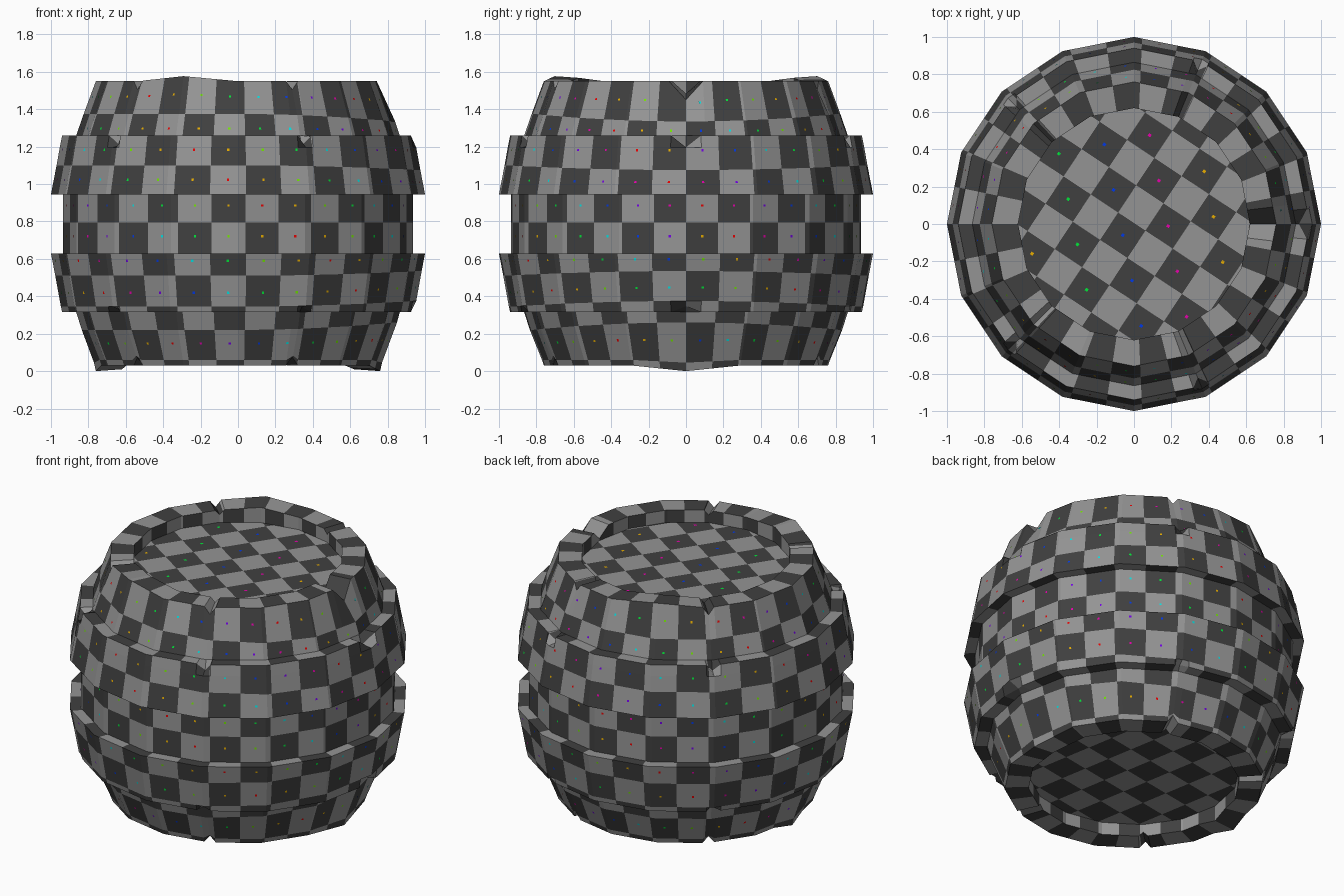
import bpy, bmesh, math
from mathutils import Vector

if "Cube" in bpy.data.objects:
    bpy.data.objects.remove(bpy.data.objects["Cube"])


def material(name, c):
    m = bpy.data.materials.new(name)
    m.diffuse_color = (*c, 1)
    m.use_nodes = True
    m.node_tree.nodes["Principled BSDF"].inputs["Base Color"].default_value = m.diffuse_color
    return m


MATS = [material("dark grey", (0.051,) * 3), material("light grey", (0.296,) * 3),
        material("red", (1, 0, 0)), material("amber", (1, 0.52, 0)),
        material("lime", (0.21, 1, 0)), material("green", (0, 1, 0.05)),
        material("cyan", (0, 1, 1)), material("blue", (0, 0.05, 1)),
        material("violet", (0.21, 0, 1)), material("magenta", (1, 0, 0.52))]
SIDE = 22.5            # 16-sided barrel

# chips: angle, half width in degrees, size (negative = raised)
COMMON = [(-67.5, 2.6, 1), (67.5, 2.6, 1), (135, 2.6, 1), (225, 2.6, 1)]
TOP_RIM = COMMON + [(0, 7, 2.2), (-112.5, 22.5, -0.6), (112.5, 22.5, -0.6)]
LOW_RIM = COMMON + [(0, 22.5, -0.67), (180, 11.3, -0.67)]
HOOP = COMMON + [(0, 5, 1.15)]


def column(j):
    """Angle of checker column boundary j (0..32), slightly uneven around."""
    a = j * 11.25
    return a - 2.5 * math.sin(math.radians(a))


def chip_amount(a, chips):
    return sum(s * max(0, 1 - abs((a - c + 180) % 360 - 180) / h) for c, h, s in chips)


def on_ring(r, z, a):
    """Point at angle a on a 16-sided ring."""
    r *= math.cos(math.radians(SIDE / 2)) / math.cos(math.radians(a % SIDE - SIDE / 2))
    t = math.radians(a)
    return Vector((r * math.cos(t), r * math.sin(t), z))


def dot(bm, centre, u, v, hue, half):
    """Tiny coloured mark lying just above the surface."""
    n = u.cross(v).normalized() * 0.002
    f = bm.faces.new([bm.verts.new(centre + n + (u * x + v * y) * half)
                      for x, y in ((-1, -1), (1, -1), (1, 1), (-1, 1))])
    f.material_index = 2 + hue % 8


def strip(name, profile, rows, chips=(), dots=()):
    """Revolve (r, z, chip dr, chip dz, seam dr, seam dz) points into a checkered
    wall. rows: checker row of each span; dots: (span, position along it, hue row)."""
    angles = {round(i * SIDE, 3) for i in range(16)}
    angles |= {round(column(j), 3) for j in range(32)}
    for c, h, s in chips:
        angles |= {round((c + k * h) % 360, 3) for k in (-1, 0, 1)}
    angles = sorted(angles)

    def point(p, a):
        r, z, dr, dz, sr, sz = (*profile[p], 0, 0)[:6]
        w = chip_amount(a, chips)
        s = max(0, math.cos(math.radians(a))) ** 2
        return r + dr * w + sr * s, z + dz * w + sz * s

    bm = bmesh.new()
    rings = [[bm.verts.new(on_ring(*point(p, a), a)) for p in range(len(profile))]
             for a in angles]
    n = len(angles)
    for i in range(n):
        m = (i + 1) % n
        mid = (angles[i] + (angles[m] if m else 360)) / 2
        k = max(j for j in range(32) if column(j) <= mid + 0.001) - 23
        for p, row in enumerate(rows):
            f = bm.faces.new((rings[i][p], rings[i][p + 1],
                              rings[m][p + 1], rings[m][p]))
            f.material_index = (k + row) % 2
    # coloured marks in the cell centres
    for p, t, hue_row in dots:
        for j in range(32):
            a = (column(j) + column(j + 1)) / 2
            (r0, z0), (r1, z1) = point(p, a), point(p + 1, a)
            r, z = r0 + (r1 - r0) * t, z0 + (z1 - z0) * t
            u = (on_ring(r, z, a + 0.5) - on_ring(r, z, a - 0.5)).normalized()
            v = (on_ring(r0, z0, a) - on_ring(r1, z1, a)).normalized()
            dot(bm, on_ring(r, z, a), u, v, abs(1 - (j - 23) + hue_row), 0.006)
    finish(name, bm)


def finish(name, bm):
    me = bpy.data.meshes.new(name)
    bm.to_mesh(me)
    bm.free()
    for m in MATS:
        me.materials.append(m)
    ob = bpy.data.objects.new(name, me)
    bpy.context.collection.objects.link(ob)


def lid(name, r, z, turn, centre, up):
    """Flat disc sliced into turned checker squares with centre marks."""
    size = 0.175
    bm = bmesh.new()
    vs = [bm.verts.new(on_ring(r, z, i * SIDE)) for i in range(16)]
    bm.faces.new(vs if up else vs[::-1])
    t = math.radians(turn)
    axes = [Vector((math.cos(t), math.sin(t), 0)), Vector((-math.sin(t), math.cos(t), 0))]
    c = Vector((*centre, z))
    for ax in axes:
        for k in range(-6, 7):
            bmesh.ops.bisect_plane(bm, geom=bm.verts[:] + bm.edges[:] + bm.faces[:],
                                   plane_co=c + ax * size * (k + 0.5), plane_no=ax)
    for f in bm.faces:
        d = f.calc_center_bounds() - c
        f.material_index = sum(math.floor(d.dot(ax) / size + 0.5) for ax in axes) % 2
    for a in range(-5, 6):
        for b in range(-5, 6):
            p = c + (axes[0] * a + axes[1] * b) * size
            if up and (a + b) % 2 == 0 and p.xy.length < r - 0.03:
                dot(bm, p, axes[0], axes[1], 5 + a - b, 0.008)
    finish(name, bm)


# top rim with its inner wall
strip("top_rim", [(0.62, 1.47, 0, 0), (0.62, 1.55, 0, -0.03), (0.76, 1.55, 0, -0.045)],
      [0, 1], TOP_RIM)
# tapered staves above the upper hoop
strip("upper_staves", [(0.76, 1.55, 0, -0.045), (0.825, 1.375, 0, 0, 0.015, -0.04),
                       (0.865, 1.26, 0, 0)],
      [0, 1], TOP_RIM, [(0, 0.48, -4), (1, 0.68, -3)])
# upper hoop with ledges
strip("upper_hoop", [(0.865, 1.26, 0, 0), (0.94, 1.26, -0.05, -0.055), (0.953, 1.195, 0, 0),
                     (0.97, 1.10, 0, 0, 0.005, -0.025), (1.0, 0.945, 0, 0),
                     (0.935, 0.945, 0, 0)],
      [1, 0, 0, 1, 0], HOOP, [(2, 0.12, -2), (3, 0.5, -1)])
# straight staves in the middle
strip("middle_staves", [(0.935, 0.945, 0, 0), (0.935, 0.795, 0, 0), (0.935, 0.63, 0, 0)],
      [0, 1], (), [(0, 0.4, 0), (1, 0.45, 1)])
# lower hoop with ledges
strip("lower_hoop", [(0.935, 0.63, 0, 0), (1.0, 0.63, 0, 0),
                     (0.977, 0.51, 0, 0, 0.005, 0.025),
                     (0.947, 0.345, 0, 0, 0.006, 0.03), (0.94, 0.315, -0.05, 0.028),
                     (0.865, 0.315, 0, 0)],
      [0, 0, 1, 0, 0], HOOP, [(1, 0.33, 2), (2, 0.55, 3)])
# tapered staves below the lower hoop
strip("lower_staves", [(0.865, 0.315, 0, 0), (0.835, 0.22, 0, 0, 0.015, 0.04),
                       (0.77, 0.06, 0, 0.022), (0.76, 0.03, 0, 0.045)],
      [0, 1, 0], LOW_RIM, [(1, 0.45, 5)])
# bottom rim with its inner wall
strip("bottom_rim", [(0.76, 0.03, 0, 0.045), (0.62, 0.03, 0, 0.03), (0.62, 0.11, 0, 0)],
      [0, 1], LOW_RIM)
# end boards
lid("top_lid", 0.62, 1.47, 56.5, (-0.06, -0.06), True)
lid("bottom_lid", 0.62, 0.11, 10, (-0.06, 0.06), False)
